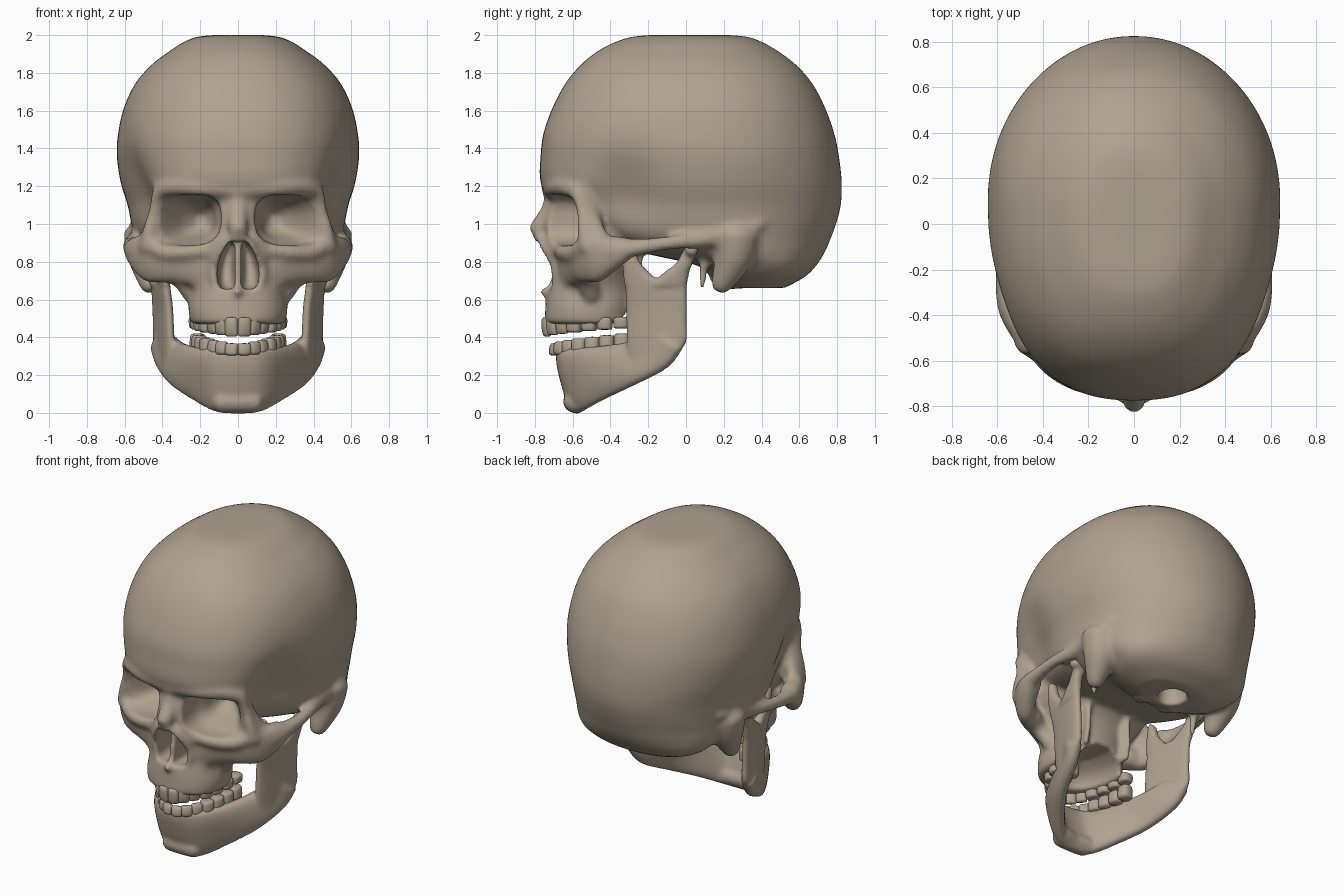
import bpy, bmesh, math
from mathutils import Vector

if "Cube" in bpy.data.objects:
    bpy.data.objects.remove(bpy.data.objects["Cube"])

bone = bpy.data.materials.new("bone")
bone.diffuse_color = (0.43, 0.36, 0.28, 1)
bone.use_nodes = True
bone.node_tree.nodes["Principled BSDF"].inputs["Base Color"].default_value = bone.diffuse_color


def sp(v, e):
    return math.copysign(abs(v) ** e, v)


def spline(keys, n=6):
    out = []
    for i in range(len(keys) - 1):
        a, b, c, d = keys[max(i - 1, 0)], keys[i], keys[i + 1], keys[min(i + 2, len(keys) - 1)]
        for k in range(n):
            t = k / n
            out.append([.5 * (2*q + (r-p)*t + (2*p - 5*q + 4*r - s)*t*t + (3*q - p - 3*r + s)*t**3)
                        for p, q, r, s in zip(a, b, c, d)])
    out.append(list(keys[-1]))
    return out


def loft(bm, rings):
    vs = [[bm.verts.new(p) for p in r] for r in rings]
    n = len(vs[0])
    for a, b in zip(vs, vs[1:]):
        for i in range(n):
            bm.faces.new((a[i], a[(i + 1) % n], b[(i + 1) % n], b[i]))
    bm.faces.new(vs[0][::-1])
    bm.faces.new(vs[-1])


def angles(n):
    return [2 * math.pi * i / n for i in range(n)]


def slices(bm, levels, e=1.0, f=.55, back=None):
    """Stacked outlines: (z, front y, back y, half width, centre x)."""
    rings = []
    for z, yf, yb, w, cx in spline([(*L, 0)[:5] for L in levels]):
        yc = yf + f * (yb - yf)
        ring = []
        for t in angles(64):
            s, c = math.sin(t), math.cos(t)
            q = e if c < 0 or back is None else back
            ring.append((cx + w * sp(s, q), yc + (yb - yc if c > 0 else yc - yf) * sp(c, q), z))
        rings.append(ring)
    loft(bm, rings)


def tangents(pts):
    return [(pts[min(i + 1, len(pts) - 1)] - pts[max(i - 1, 0)]).normalized() for i in range(len(pts))]


def tube(bm, *keys):
    """Round bar through (x, y, z, radius) with softened ends."""
    s = spline(keys)
    pts, rad = [Vector(k[:3]) for k in s], [k[3] for k in s]
    ts = tangents(pts)
    pts = [pts[0] - ts[0] * rad[0] * .5] + pts + [pts[-1] + ts[-1] * rad[-1] * .5]
    rad = [rad[0] * .6] + rad + [rad[-1] * .6]
    ts = [ts[0]] + ts + [ts[-1]]
    u, rings = ts[0].orthogonal(), []
    for p, r, t in zip(pts, rad, ts):
        u = (u - t * u.dot(t)).normalized()
        v = t.cross(u)
        rings.append([p + (u * math.cos(a) + v * math.sin(a)) * r for a in angles(16)])
    loft(bm, rings)


def ribbon(bm, th, *keys):
    """Plate between two edge curves: (edge A xyz, edge B xyz)."""
    s = spline(keys)
    A, B = [Vector(k[:3]) for k in s], [Vector(k[3:6]) for k in s]
    mid = [(a + b) / 2 for a, b in zip(A, B)]
    rings = []
    for a, c, t in zip(A, mid, tangents(mid)):
        ax = a - c
        n = t.cross(ax).normalized()
        rings.append([c + ax * sp(math.cos(q), .8) + n * th * sp(math.sin(q), .7) for q in angles(20)])
    loft(bm, rings)


def mirror(bm):
    ret = bmesh.ops.duplicate(bm, geom=bm.verts[:] + bm.edges[:] + bm.faces[:])
    vs = [g for g in ret["geom"] if isinstance(g, bmesh.types.BMVert)]
    bmesh.ops.scale(bm, vec=(-1, 1, 1), verts=vs)


def make(name, bm):
    bmesh.ops.recalc_face_normals(bm, faces=bm.faces[:])
    me = bpy.data.meshes.new(name)
    bm.to_mesh(me)
    bm.free()
    ob = bpy.data.objects.new(name, me)
    bpy.context.scene.collection.objects.link(ob)
    return ob


def paint(ob):
    ob.data.materials.clear()
    ob.data.materials.append(bone)
    for p in ob.data.polygons:
        p.use_smooth = True


def fuse(ob, voxel, cutter=None):
    """Merge overlapping parts into one smooth surface, with optional cuts."""
    def remesh(size, it):
        m = ob.modifiers.new("remesh", 'REMESH')
        m.mode, m.voxel_size = 'VOXEL', size
        m = ob.modifiers.new("smooth", 'SMOOTH')
        m.factor, m.iterations = .5, it
    remesh(voxel, 7)
    if cutter:
        m = ob.modifiers.new("cut", 'BOOLEAN')
        m.operation, m.object, m.solver = 'DIFFERENCE', cutter, 'EXACT'
        remesh(voxel * .9, 4)
    bpy.context.view_layer.update()
    dg = bpy.context.evaluated_depsgraph_get()
    me = bpy.data.meshes.new_from_object(ob.evaluated_get(dg))
    ob.modifiers.clear()
    ob.data = me
    paint(ob)


# --- skull: paired parts ---
bm = bmesh.new()
# brow and outer eye rim
tube(bm, (-.02, -.715, 1.18, .05), (.2, -.70, 1.195, .05), (.33, -.645, 1.2, .05), (.42, -.575, 1.17, .045),
     (.452, -.545, 1.07, .035), (.47, -.54, .97, .038), (.48, -.52, .87, .05))
ribbon(bm, .035, (.44, -.57, 1.24, .43, -.46, 1.24), (.452, -.56, 1.1, .44, -.47, 1.1),
       (.47, -.56, .98, .48, -.43, .98), (.49, -.54, .88, .52, -.38, .9))
tube(bm, (.42, -.53, 1.13, .05), (.42, -.5, 1.0, .06), (.43, -.5, .9, .06))
# lower eye rim and side of the nose
tube(bm, (.13, -.67, .87, .04), (.27, -.65, .85, .04), (.39, -.585, .85, .045), (.47, -.53, .9, .045))
tube(bm, (.05, -.68, 1.12, .045), (.075, -.69, .97, .05), (.14, -.66, .84, .055))
tube(bm, (-.02, -.785, .95, .03), (.06, -.755, .89, .03), (.12, -.695, .79, .03), (.12, -.685, .70, .03),
     (.06, -.70, .645, .03), (-.02, -.715, .63, .03))
# cheekbone and arch
ribbon(bm, .06, (.15, -.64, .88, .2, -.60, .66), (.28, -.61, .89, .31, -.55, .69), (.39, -.555, .9, .40, -.51, .69),
       (.475, -.50, .94, .475, -.45, .695), (.53, -.41, .94, .525, -.37, .755), (.55, -.32, .93, .55, -.3, .81))
tube(bm, (.24, -.5, .62, .05), (.31, -.53, .72, .055), (.4, -.51, .76, .07))
tube(bm, (.48, -.46, .85, .07), (.545, -.36, .865, .06), (.572, -.2, .885, .042), (.565, -.05, .905, .038),
     (.53, .08, .92, .05), (.52, .25, .96, .055), (.52, .4, 1.0, .03))
# mastoid, styloid, condyle, pterygoid plate
tube(bm, (.48, .27, .95, .13), (.48, .25, .82, .105), (.465, .18, .665, .052))
tube(bm, (.4, .1, .82, .03), (.39, .085, .66, .018))
tube(bm, (.09, .15, .72, .04), (.12, .25, .69, .045))
ribbon(bm, .018, (.14, -.32, .88, .16, -.22, .88), (.13, -.33, .7, .165, -.22, .7), (.13, -.32, .55, .17, -.25, .55))
mirror(bm)
# --- skull: central parts ---
# braincase
slices(bm, [(2.0, -.2, .24, .14), (1.99, -.29, .33, .22), (1.965, -.37, .40, .285), (1.92, -.46, .48, .355),
            (1.85, -.55, .575, .45), (1.75, -.635, .665, .54), (1.62, -.705, .735, .603), (1.48, -.755, .785, .635),
            (1.36, -.77, .81, .642), (1.22, -.77, .825, .622), (1.1, -.70, .82, .585), (1.0, -.6, .795, .565),
            (.92, -.47, .765, .545), (.85, -.24, .735, .515), (.78, .06, .69, .46), (.72, .13, .63, .39),
            (.66, .24, .52, .24)], .84, .55, .97)
# face and upper jaw
slices(bm, [(.47, -.75, -.28, .25), (.55, -.745, -.28, .262), (.64, -.735, -.27, .25), (.7, -.715, -.27, .265),
            (.78, -.705, -.27, .31), (.88, -.69, -.2, .38), (1.0, -.69, -.1, .41), (1.1, -.705, 0, .42),
            (1.2, -.73, 0, .43)], .88, .5)
# nose bridge and spine
tube(bm, (0, -.69, 1.13, .06), (0, -.725, 1.05, .055), (0, -.79, .965, .05))
tube(bm, (0, -.70, .645, .035), (0, -.77, .64, .02))
skull = make("skull", bm)

# --- cutters: eye sockets, nose opening, palate, spinal opening ---
bm = bmesh.new()
sock = spline([(-.95, .265, 1.02, .175, .135), (-.75, .265, 1.02, .175, .135), (-.6, .263, 1.02, .172, .132),
               (-.52, .25, 1.02, .135, .11), (-.42, .22, 1.02, .085, .075), (-.36, .2, 1.02, .03, .03)])
loft(bm, [[(cx + hx * sp(math.cos(t), .68), y, cz + hz * sp(math.sin(t), .68) - .06 * hx * math.cos(t))
           for t in angles(40)] for y, cx, cz, hx, hz in sock])
slices(bm, [(.655, -1, -.56, .03, .05), (.68, -1, -.5, .044, .06), (.76, -1, -.45, .046, .063),
            (.85, -1, -.45, .033, .05), (.91, -1, -.5, .014, .03)], .7)
mirror(bm)
slices(bm, [(.36, -.65, -.1, .165), (.48, -.65, -.1, .165), (.55, -.6, -.1, .13), (.6, -.5, -.15, .05)])
slices(bm, [(.5, .27, .45, .085), (.72, .27, .45, .085), (.82, .32, .4, .04)])
cutter = make("cutter", bm)
fuse(skull, .0145, cutter)
bpy.data.objects.remove(cutter)

# temple hollows
for v in skull.data.vertices:
    c = Vector((math.copysign(.5, v.co.x), -.32, 1.2))
    d = (v.co - c).length
    v.co.x -= math.copysign(.075 * math.exp(-(d / .2) ** 2), v.co.x)

# --- lower jaw ---
bm = bmesh.new()
ribbon(bm, .048, (-.02, -.665, .34, -.02, -.57, -.005), (.1, -.65, .34, .11, -.55, .005),
       (.18, -.58, .345, .23, -.43, .07), (.245, -.45, .355, .35, -.265, .15),
       (.31, -.28, .38, .415, -.1, .24), (.38, -.16, .43, .44, -.02, .34))
tube(bm, (-.1, -.585, .06, .06), (0, -.59, .06, .06), (.1, -.575, .065, .06))
ribbon(bm, .034, (.34, -.3, .25, .39, -.18, .25), (.35, -.315, .36, .432, -.01, .35),
       (.36, -.318, .55, .435, .005, .5), (.375, -.325, .66, .44, .005, .64), (.38, -.33, .71, .442, .008, .71))
ribbon(bm, .03, (.38, -.33, .68, .42, -.12, .68), (.385, -.335, .75, .41, -.2, .75),
       (.39, -.335, .81, .405, -.25, .81), (.395, -.32, .9, .4, -.28, .9))
ribbon(bm, .034, (.425, -.19, .68, .44, .008, .68), (.44, -.11, .75, .45, .02, .75),
       (.45, -.055, .79, .455, .035, .79), (.455, -.01, .87, .46, .06, .87))
tube(bm, (.40, .03, .865, .035), (.51, .03, .865, .035))
mirror(bm)
jaw = make("lower_jaw", bm)
fuse(jaw, .012)


# --- teeth ---
def tooth_row(name, A, B, root, tip_front, tip_back):
    bm = bmesh.new()
    for i in range(7):
        s = (i + .5) / 7
        a = math.pi / 2 * s ** .88
        px, py = A * math.sin(a), -.30 - B * math.cos(a)
        phi = math.atan2(B * math.sin(a), A * math.cos(a))
        tip = tip_front + (tip_back - tip_front) * s
        w, d = (.037, .03) if i < 3 else (.043, .045)
        rings = []
        for f, sw, sd in ((0, .9, .9), (.25, 1, 1), (.65, 1, .95), (.92, .97, .65 if i < 3 else .9),
                          (1, .85, .4 if i < 3 else .65)):
            z = root + (tip - root) * f + .03 * s * (1 - f) * (root < tip)
            ring = []
            for t in angles(12):
                u, v = w * sw * sp(math.cos(t), .7), d * sd * sp(math.sin(t), .7)
                ring.append((px + u * math.cos(phi) - v * math.sin(phi),
                             py + u * math.sin(phi) + v * math.cos(phi), z))
            rings.append(ring)
        loft(bm, rings)
    mirror(bm)
    ob = make(name, bm)
    paint(ob)
    m = ob.modifiers.new("round", 'SUBSURF')
    m.levels = m.render_levels = 1


tooth_row("upper_teeth", .22, .44, .51, .400, .45)
tooth_row("lower_teeth", .215, .40, .30, .365, .425)
